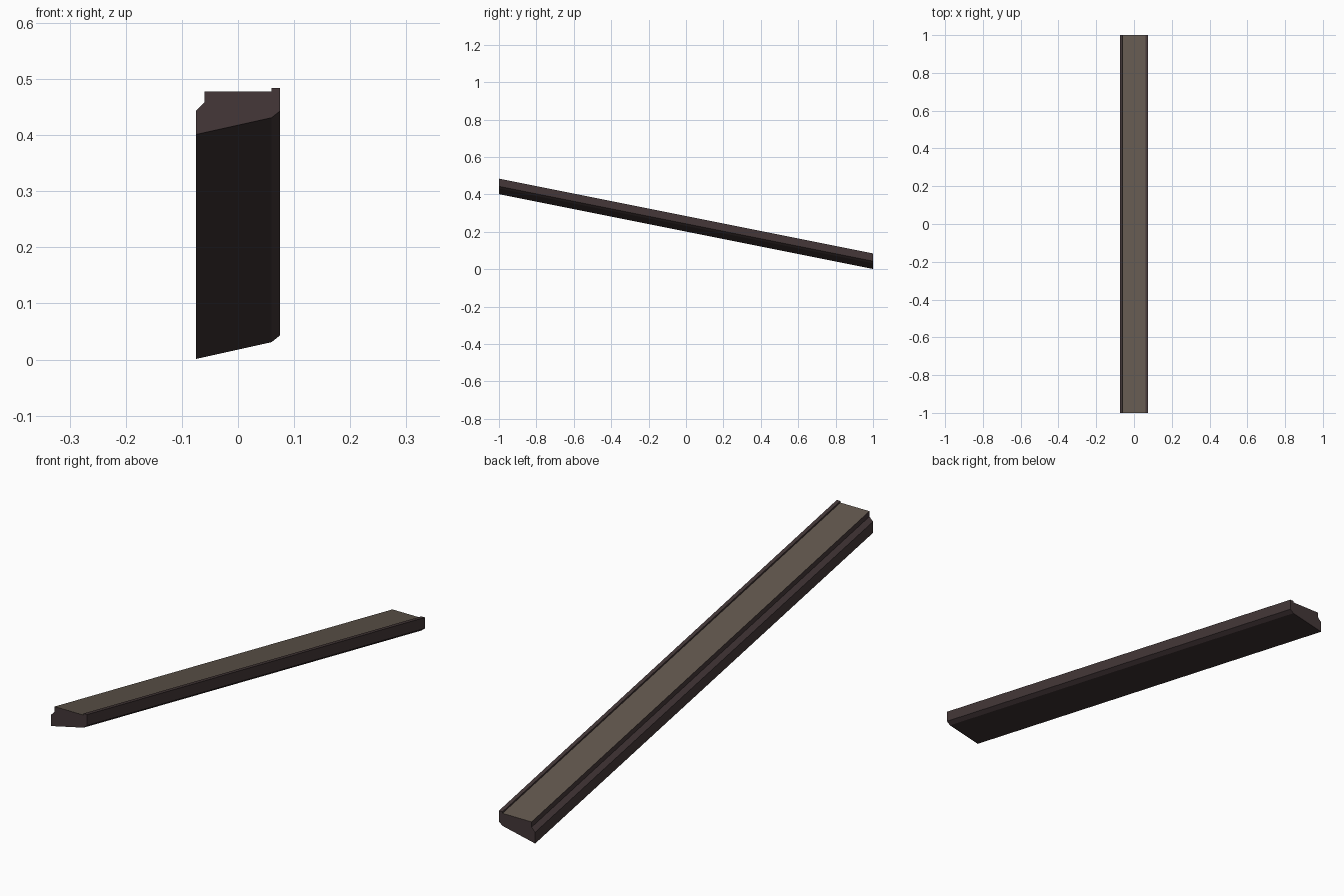
import bpy, bmesh

if "Cube" in bpy.data.objects:
    bpy.data.objects.remove(bpy.data.objects["Cube"])

def material(name, rgb):
    m = bpy.data.materials.new(name)
    m.diffuse_color = (*rgb, 1)
    m.use_nodes = True
    m.node_tree.nodes["Principled BSDF"].inputs["Base Color"].default_value = m.diffuse_color
    return m

dark = material("dark brown metal", (0.058, 0.039, 0.040))
tan = material("worn tan top", (0.122, 0.096, 0.075))

# Cross-section (x, height); the beam drops 0.4 from front to back
profile = [(-0.075, 0.001), (0.06, 0.031), (0.075, 0.043), (0.075, 0.084),
           (0.06, 0.084), (0.06, 0.078), (-0.06, 0.078), (-0.06, 0.058),
           (-0.075, 0.043)]

def drop(y):
    return 0.2 * (1 - y)

# Sloped beam with vertical ends
bm = bmesh.new()
ends = [[bm.verts.new((x, y, z + drop(y))) for x, z in profile] for y in (-1, 1)]
n = len(profile)
bm.faces.new(ends[0])
bm.faces.new(ends[1][::-1])
for i in range(n):
    j = (i + 1) % n
    f = bm.faces.new((ends[0][i], ends[0][j], ends[1][j], ends[1][i]))
    # Wide upper surface between the lip and the left step is tan
    if i == 5:
        f.material_index = 1
bmesh.ops.recalc_face_normals(bm, faces=bm.faces)
mesh = bpy.data.meshes.new("sloped_rail")
bm.to_mesh(mesh)
bm.free()
mesh.materials.append(dark)
mesh.materials.append(tan)
rail = bpy.data.objects.new("sloped_rail", mesh)
bpy.context.collection.objects.link(rail)
